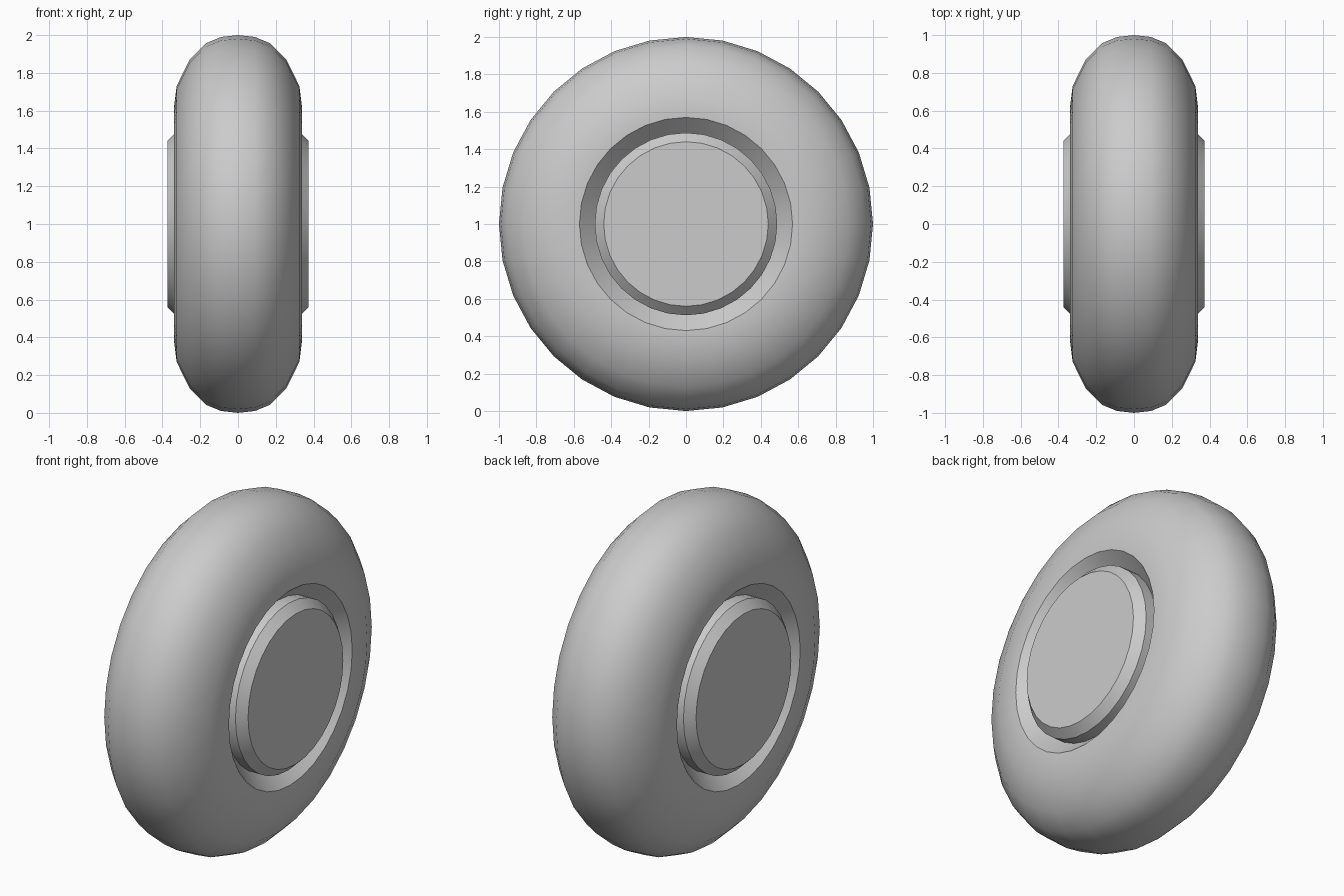
import bpy, bmesh, math

if "Cube" in bpy.data.objects:
    bpy.data.objects.remove(bpy.data.objects["Cube"])

SEGMENTS = 32


def lathe_x(name, profile, closed, angle):
    """Revolve (x, radius) points around the X axis through z = 1."""
    bm = bmesh.new()
    rings = []
    for i in range(SEGMENTS):
        a = 2 * math.pi * i / SEGMENTS
        rings.append([bm.verts.new((x, r * math.sin(a), 1 + r * math.cos(a)))
                      for x, r in profile])
    n = len(profile)
    for i in range(SEGMENTS):
        p, q = rings[i], rings[(i + 1) % SEGMENTS]
        for j in range(n if closed else n - 1):
            k = (j + 1) % n
            bm.faces.new((p[j], p[k], q[k], q[j]))
    # Flat end caps for open profiles
    if not closed:
        bm.faces.new([r[0] for r in rings])
        bm.faces.new([r[-1] for r in rings])
    bmesh.ops.recalc_face_normals(bm, faces=bm.faces)
    mesh = bpy.data.meshes.new(name)
    bm.to_mesh(mesh)
    bm.free()
    ob = bpy.data.objects.new(name, mesh)
    bpy.context.collection.objects.link(ob)
    bpy.ops.object.select_all(action='DESELECT')
    ob.select_set(True)
    bpy.context.view_layer.objects.active = ob
    bpy.ops.object.shade_smooth_by_angle(angle=math.radians(angle))
    return ob


# Tire: rounded tread, straight side wall, lip sloping in towards the hub
half = [(0.09, 0.99), (0.17, 0.957), (0.255, 0.872), (0.325, 0.73),
        (0.34, 0.61), (0.34, 0.57), (0.245, 0.475)]
tire = [(-x, r) for x, r in reversed(half)] + [(0, 1.0)] + half
lathe_x("tire", tire, True, 35)

# Hub: solid drum with chamfered rims
side = [(0.325, 0.488), (0.373, 0.44)]
lathe_x("hub", [(-x, r) for x, r in reversed(side)] + side, False, 30)
